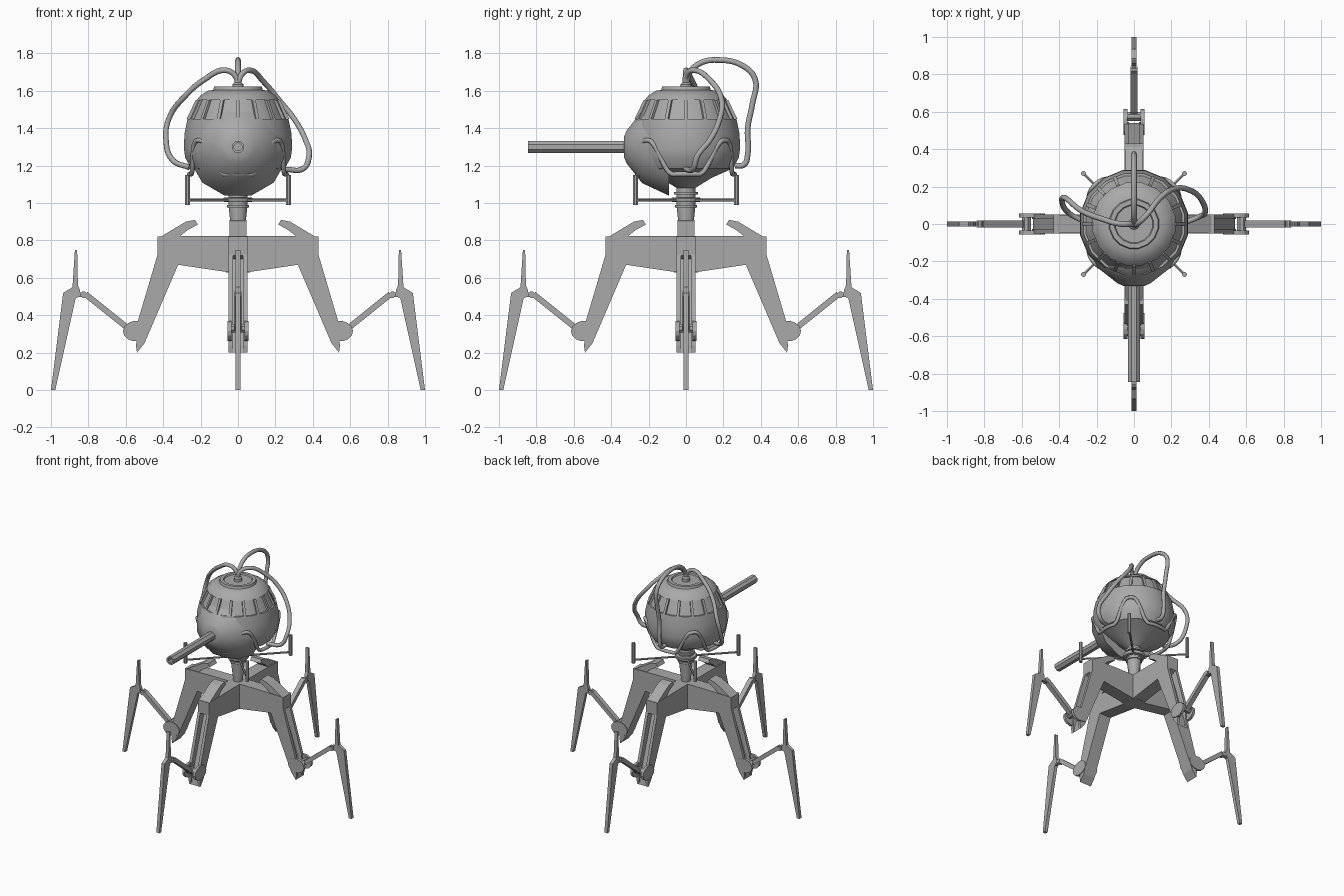
import bpy, bmesh, math
from mathutils import Vector, Matrix

if "Cube" in bpy.data.objects:
    bpy.data.objects.remove(bpy.data.objects["Cube"])

grey = bpy.data.materials.new("steel grey")
grey.diffuse_color = (0.4, 0.4, 0.4, 1)
grey.use_nodes = True
grey.node_tree.nodes["Principled BSDF"].inputs["Base Color"].default_value = grey.diffuse_color


def add_mesh(name, bm, smooth=None):
    bmesh.ops.recalc_face_normals(bm, faces=bm.faces)
    me = bpy.data.meshes.new(name)
    bm.to_mesh(me)
    bm.free()
    me.materials.append(grey)
    ob = bpy.data.objects.new(name, me)
    bpy.context.collection.objects.link(ob)
    if smooth:
        bpy.ops.object.select_all(action='DESELECT')
        ob.select_set(True)
        bpy.context.view_layer.objects.active = ob
        bpy.ops.object.shade_smooth_by_angle(angle=math.radians(smooth))
    return ob


def lathe(name, profile, sides, smooth=30, matrix=Matrix()):
    """Spin (radius, height) pairs around the z axis, with closed ends."""
    bm = bmesh.new()
    rings = []
    for r, z in profile:
        rings.append([bm.verts.new(matrix @ Vector((
            r * math.cos(math.tau * (i + .5) / sides),
            r * math.sin(math.tau * (i + .5) / sides), z))) for i in range(sides)])
    for a, b in zip(rings, rings[1:]):
        for i in range(sides):
            j = (i + 1) % sides
            bm.faces.new((a[i], a[j], b[j], b[i]))
    bm.faces.new(rings[0])
    bm.faces.new(rings[-1])
    return add_mesh(name, bm, smooth)


def rod(name, a, b, radius, sides=8):
    a, b = Vector(a), Vector(b)
    turn = (b - a).to_track_quat('Z', 'Y').to_matrix().to_4x4()
    return lathe(name, [(radius, 0), (radius, (b - a).length)], sides, 30,
                 Matrix.Translation(a) @ turn)


def plate(name, outline, y0, y1, angle):
    """Extrude an (x, z) outline from y0 to y1, then turn it around z."""
    bm = bmesh.new()
    sides = [[bm.verts.new((x, y, z)) for x, z in outline] for y in (y0, y1)]
    n = len(outline)
    for i in range(n):
        j = (i + 1) % n
        bm.faces.new((sides[0][i], sides[0][j], sides[1][j], sides[1][i]))
    for s in sides:
        bm.faces.new(s)
    bm.transform(Matrix.Rotation(angle, 4, 'Z'))
    return add_mesh(name, bm)


def tube(name, points, radius, cyclic=False, steps=6):
    cu = bpy.data.curves.new(name, 'CURVE')
    cu.dimensions = '3D'
    cu.bevel_depth = radius
    cu.bevel_resolution = 2
    cu.resolution_u = steps
    sp = cu.splines.new('BEZIER')
    sp.bezier_points.add(len(points) - 1)
    for p, co in zip(sp.bezier_points, points):
        p.co = co
        p.handle_left_type = p.handle_right_type = 'AUTO'
    sp.use_cyclic_u = cyclic
    cu.use_fill_caps = True
    cu.materials.append(grey)
    ob = bpy.data.objects.new(name, cu)
    bpy.context.collection.objects.link(ob)


# Round cabin with stepped top cap
lathe("cabin", [(.05, 1.08), (.14, 1.135), (.255, 1.185), (.287, 1.24), (.295, 1.29),
                (.292, 1.37), (.275, 1.45), (.262, 1.45), (.215, 1.55), (.225, 1.55),
                (.205, 1.575), (.165, 1.60), (.135, 1.605), (.13, 1.622), (.105, 1.622),
                (.10, 1.612)], 16)
lathe("cable_socket", [(.03, 1.60), (.03, 1.635), (.018, 1.645)], 12)

# Window dividers around the sloping band
for i in range(16):
    plate("window_divider", [(.25, 1.449), (.275, 1.449), (.226, 1.551), (.205, 1.551)],
          -.009, .009, math.tau * i / 16 + math.pi / 2)

# Gun mount cone and hollow barrel, pointing to the front
forward = Matrix.Translation((0, 0, 1.3)) @ Matrix.Rotation(math.pi / 2, 4, 'X')
lathe("gun_mount", [(.27, .09), (.2, .235), (.09, .318), (.055, .332)], 12, 30, forward)
lathe("gun_barrel", [(.034, .3), (.034, .845), (.022, .845), (.022, .76)], 8, 30, forward)

# Wavy skirt piping: four arches at the diagonals
wave = []
for i in range(64):
    a = math.tau * i / 64
    d = abs((math.degrees(a) % 90) - 45)
    t = min(1, max(0, (28 - d) / 25))
    t = t * t * (3 - 2 * t)
    wave.append(((.26 + .035 * t) * math.cos(a), (.26 + .035 * t) * math.sin(a),
                 1.155 + .18 * t))
tube("skirt_piping", wave, .013, True, 2)

# Three hoses from the cap down to the cabin sides
tube("back_hose", [(0, 0, 1.62), (0, .015, 1.69), (0, .07, 1.745), (0, .17, 1.765),
                   (0, .31, 1.73), (0, .37, 1.66), (0, .355, 1.53), (0, .33, 1.4),
                   (0, .33, 1.26), (0, .31, 1.205), (0, .26, 1.2)], .015)
tube("left_hose", [(0, 0, 1.62), (-.015, 0, 1.68), (-.07, 0, 1.71), (-.18, .03, 1.66),
                   (-.28, .07, 1.575), (-.37, .14, 1.45), (-.385, .12, 1.34),
                   (-.35, .06, 1.23), (-.26, .01, 1.19)], .015)
tube("right_hose", [(0, 0, 1.62), (.015, 0, 1.68), (.06, .04, 1.71), (.14, .14, 1.645),
                    (.22, .19, 1.55), (.3, .18, 1.45), (.36, .13, 1.34),
                    (.38, .06, 1.25), (.35, .04, 1.185), (.25, 0, 1.18)], .015)

# Neck with collars
lathe("neck", [(.03, .7), (.035, .83), (.052, .98), (.052, 1.1)], 12)
lathe("neck_collar_low", [(.06, .975), (.06, .99), (.045, .99)], 16)
lathe("neck_collar", [(.075, 1.005), (.08, 1.015), (.08, 1.025), (.075, 1.03)], 16)
lathe("neck_collar_top", [(.065, 1.045), (.065, 1.06)], 16)

# Four diagonal sensor arms with upright posts
for sx in (-1, 1):
    for sy in (-1, 1):
        rod("sensor_arm", (0, 0, 1.015), (.27 * sx, .27 * sy, 1.015), .008, 6)
        rod("sensor_post", (.27 * sx, .27 * sy, .99), (.27 * sx, .27 * sy, 1.15), .0135)

# Hub where the legs meet
lathe("leg_hub", [(.068, .63), (.068, .825)], 8)

ARM = [(0, .63), (.05, .63), (.32, .67), (.43, .72), (.43, .82), (.2, .825), (0, .825)]
HOOK = [(.43, .81), (.28, .90), (.23, .91), (.215, .885), (.27, .855), (.32, .815)]
CHEEK = [(.43, .725), (.32, .67), (.5, .25), (.54, .2), (.545, .235), (.535, .37)]
CORE = [(.385, .70), (.32, .67), (.5, .25), (.54, .2), (.53, .25), (.50, .35)]
STRUT = [(.575, .325), (.60, .36), (.805, .525), (.825, .50), (.60, .32)]
FOOT = [(1, 0), (.977, 0), (.868, .49), (.845, .515), (.845, .535), (.856, .56),
        (.868, .75), (.86, .75), (.872, .75), (.885, .55), (.935, .52)]
FOOT = [p for p in FOOT if p != (.868, .75)]
KNEE = [(.545 + .07 * math.cos(math.tau * i / 14), .315 + .055 * math.sin(math.tau * i / 14))
        for i in range(14)]

# Legs: same set of parts turned to four directions
for k in range(4):
    a = k * math.pi / 2
    plate("hub_arm", ARM, -.05, .05, a)
    plate("arm_hook", HOOK, -.045, .045, a)
    plate("upper_leg_core", CORE, -.04, .04, a)
    for s in (-1, 1):
        plate("upper_leg_cheek", CHEEK, .028 * s, .05 * s, a)
        plate("knee_disc", KNEE, .036 * s, .056 * s, a)
    turn = Matrix.Rotation(a, 3, 'Z')
    rod("knee_pin", turn @ Vector((.575, -.05, .33)), turn @ Vector((.575, .05, .33)), .025)
    plate("lower_strut", STRUT, -.018, .018, a)
    rod("ankle_pin", turn @ Vector((.825, -.02, .51)), turn @ Vector((.825, .02, .51)), .018)
    plate("ankle_link", [(.82, .5), (.87, .495), (.87, .525), (.82, .52)], -.01, .01, a)
    plate("foot_blade", FOOT, -.013, .013, a)
